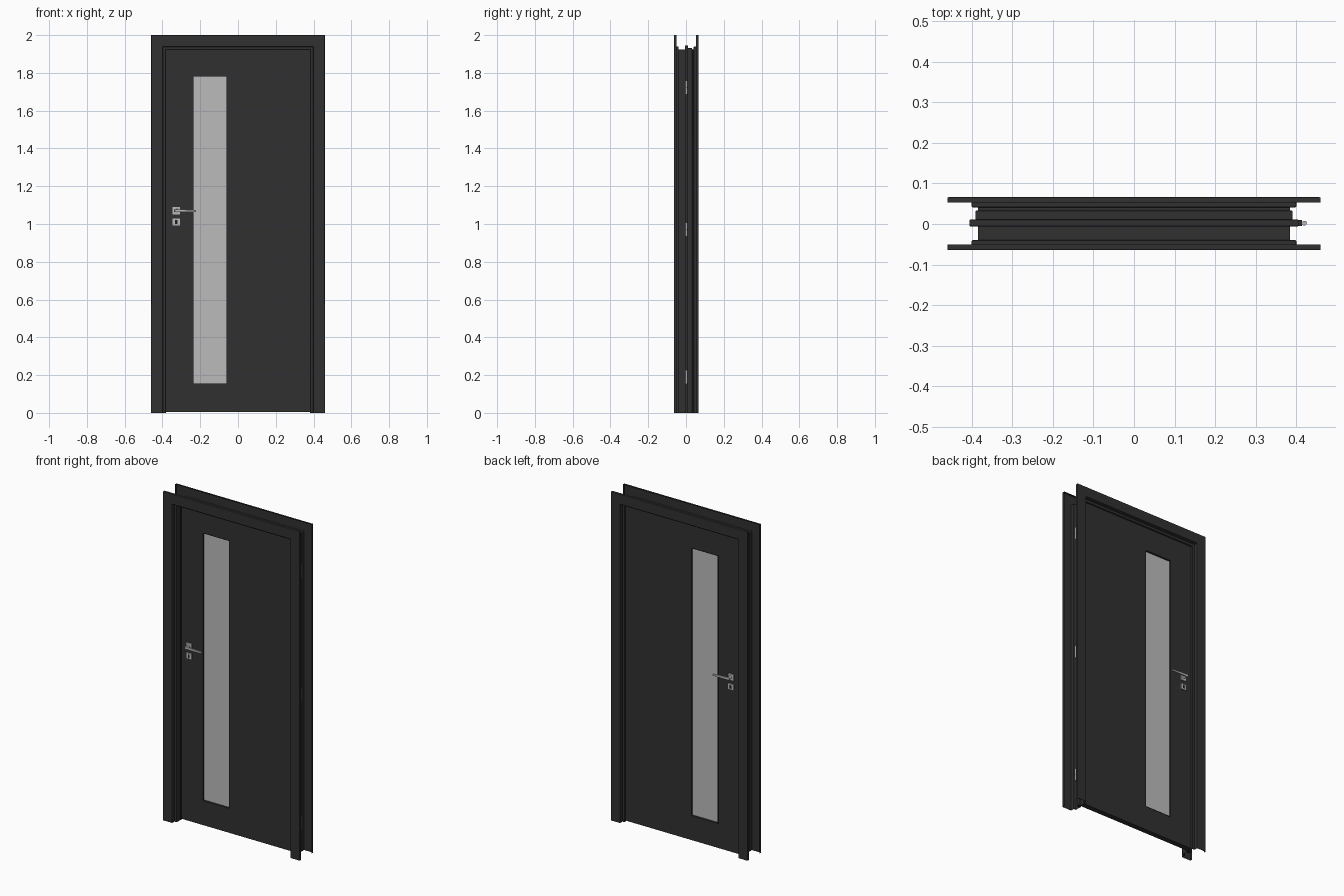
import bpy, bmesh, math
from mathutils import Vector

if "Cube" in bpy.data.objects:
    bpy.data.objects.remove(bpy.data.objects["Cube"])


def material(name, rgba):
    m = bpy.data.materials.new(name)
    m.diffuse_color = rgba
    m.use_nodes = True
    m.node_tree.nodes["Principled BSDF"].inputs["Base Color"].default_value = m.diffuse_color
    return m


DARK = material("dark_paint", (0.03, 0.03, 0.03, 1))
BLACK = material("black_rubber", (0.01, 0.01, 0.01, 1))
STEEL = material("brushed_steel", (0.5, 0.5, 0.5, 1))
GLASS = material("frosted_glass", (0.5, 0.5, 0.5, 0.6))
TOP = 1.54  # head height = TOP + distance from the centre line


def finish(name, bm, mat, bevel=0.0):
    bmesh.ops.recalc_face_normals(bm, faces=bm.faces[:])
    me = bpy.data.meshes.new(name)
    bm.to_mesh(me)
    bm.free()
    ob = bpy.data.objects.new(name, me)
    bpy.context.collection.objects.link(ob)
    me.materials.append(mat)
    if bevel:
        b = ob.modifiers.new("bevel", 'BEVEL')
        b.width, b.segments, b.limit_method = bevel, 2, 'ANGLE'
    return ob


def sweep(name, profile, mat, closed=False):
    """Run a (u, y) profile up the left jamb, across the head, down the right, mitred."""
    bm = bmesh.new()
    rows = []
    for sx, head in ((-1, 0), (-1, 1), (1, 1), (1, 0)):
        rows.append([bm.verts.new((sx * u, y, head * (TOP + u))) for u, y in profile])
    n = len(profile)
    for a, b in zip(rows, rows[1:]):
        for i in range(n if closed else n - 1):
            j = (i + 1) % n
            bm.faces.new((a[i], a[j], b[j], b[i]))
    if closed:
        bm.faces.new(rows[0])
        bm.faces.new(rows[-1])
    return finish(name, bm, mat)


def ring(name, outer, inner, y0, y1, mat):
    """Rectangular plate (x0, x1, z0, z1) with a rectangular hole."""
    bm = bmesh.new()

    def loop(r, y):
        x0, x1, z0, z1 = r
        return [bm.verts.new((x, y, z)) for x, z in ((x0, z0), (x1, z0), (x1, z1), (x0, z1))]
    loops = [loop(outer, y0), loop(inner, y0), loop(inner, y1), loop(outer, y1)]
    for k in range(4):
        a, b = loops[k], loops[(k + 1) % 4]
        for i in range(4):
            j = (i + 1) % 4
            bm.faces.new((a[i], a[j], b[j], b[i]))
    return finish(name, bm, mat)


def box(name, x0, x1, y0, y1, z0, z1, mat, bevel=0.0):
    bm = bmesh.new()
    bmesh.ops.create_cube(bm, size=1)
    for v in bm.verts:
        v.co = Vector(((x0 + x1) / 2 + v.co.x * (x1 - x0),
                       (y0 + y1) / 2 + v.co.y * (y1 - y0),
                       (z0 + z1) / 2 + v.co.z * (z1 - z0)))
    return finish(name, bm, mat, bevel)


def cylinder(name, loc, r, h, mat, along_y=False):
    rot = (math.pi / 2, 0, 0) if along_y else (0, 0, 0)
    bpy.ops.mesh.primitive_cylinder_add(vertices=20, radius=r, depth=h, location=loc, rotation=rot)
    ob = bpy.context.object
    ob.name = name
    ob.data.materials.append(mat)
    bpy.ops.object.shade_smooth_by_angle()
    return ob


# Folded sheet frame: front casing, reveal, seal groove, rebate, back casing
frame = sweep("door_frame", [
    (0.459, -0.051), (0.459, -0.0635), (0.399, -0.0635), (0.399, -0.041), (0.384, -0.041),
    (0.384, -0.005), (0.405, -0.005), (0.405, 0.010), (0.390, 0.010), (0.390, 0.032),
    (0.384, 0.032), (0.384, 0.042), (0.399, 0.042), (0.399, 0.065), (0.459, 0.065),
    (0.459, 0.053)], DARK)
b = frame.modifiers.new("bends", 'BEVEL')
b.width, b.segments, b.limit_method = 0.0015, 2, 'ANGLE'
s = frame.modifiers.new("sheet", 'SOLIDIFY')
s.thickness, s.offset = 0.002, 0

# Rubber seal between frame and leaf
sweep("door_seal", [(0.380, -0.0035), (0.402, -0.0035), (0.402, -0.0005), (0.380, -0.0005)],
      BLACK, closed=True)

# Door leaf with window opening, glazing beads and glass
Y0, Y1 = 0.0, 0.032
WIN = (-0.240, -0.056, 0.151, 1.785)
BEAD = (-0.236, -0.060, 0.155, 1.781)
ring("door_leaf", (-0.387, 0.387, 0.006, TOP + 0.387), WIN, Y0, Y1, DARK)
ring("glazing_bead_front", WIN, BEAD, Y0 - 0.001, 0.011, DARK)
ring("glazing_bead_back", WIN, BEAD, 0.021, Y1 + 0.001, DARK)
box("window_glass", -0.239, -0.057, 0.012, 0.020, 0.152, 1.784, GLASS)

# Handle set on both faces
HX = -0.327
for side, face, d in (("front", Y0, -1), ("back", Y1, 1)):
    def ys(a, b):
        return sorted((face + d * a, face + d * b))
    box("handle_rose_" + side, HX - 0.019, HX + 0.019, *ys(0, 0.007), 1.050, 1.090, STEEL, 0.001)
    ring("key_rose_" + side, (HX - 0.019, HX + 0.019, 0.993, 1.029),
         (HX - 0.006, HX + 0.006, 1.001, 1.021), *ys(0, 0.007), STEEL)
    box("lock_cylinder_" + side, HX - 0.006, HX + 0.006, *ys(0, 0.004), 1.001, 1.021, BLACK)
    cylinder("handle_neck_" + side, (HX, face + d * 0.017, 1.070), 0.008, 0.022, STEEL, True)
    lever = box("handle_lever_" + side, HX - 0.008, -0.223, *ys(0.025, 0.035),
                1.063, 1.079, STEEL, 0.002)
    for v in lever.data.vertices:  # taper toward the tip
        if v.co.x > -0.3:
            v.co.z = 1.068 + (v.co.z - 1.071) * 0.6

# Hinges in the pocket between the casings
for i, z in enumerate((0.19, 0.97, 1.723)):
    for k, dz in enumerate((-0.019, 0.019)):
        cylinder(f"hinge_knuckle_{i}_{k}", (0.420, 0.002, z + dz), 0.006, 0.036, STEEL)
    cylinder(f"hinge_pin_{i}", (0.420, 0.002, z), 0.004, 0.072, STEEL)
    box(f"hinge_pocket_{i}", 0.400, 0.4145, -0.005, 0.010, z - 0.037, z + 0.037, DARK)
